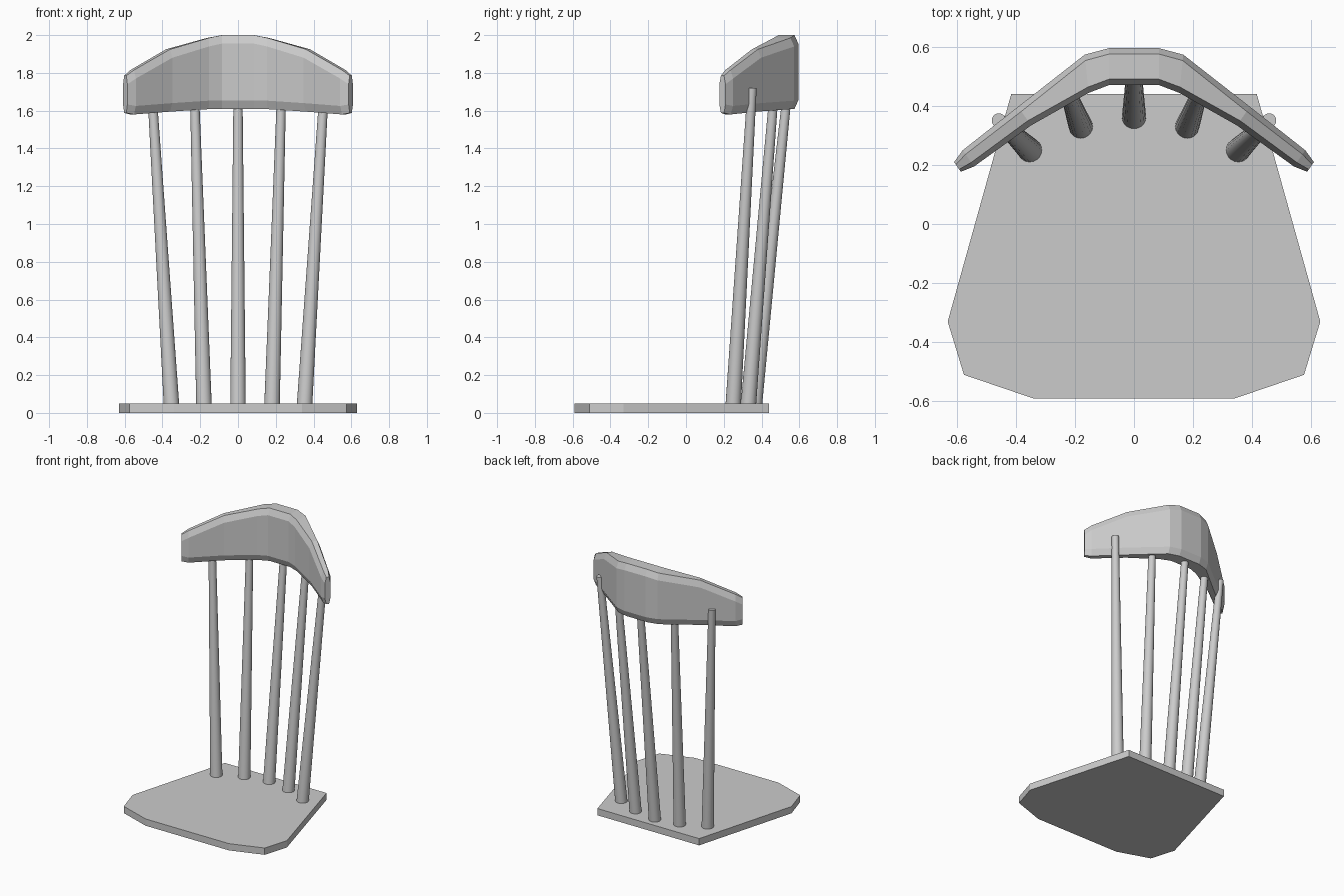
import bpy, bmesh, math
from mathutils import Vector

if "Cube" in bpy.data.objects:
    bpy.data.objects.remove(bpy.data.objects["Cube"])

grey = bpy.data.materials.new("plain_grey")
grey.use_nodes = True
grey.diffuse_color = (0.6, 0.6, 0.6, 1)
grey.node_tree.nodes["Principled BSDF"].inputs["Base Color"].default_value = (0.6, 0.6, 0.6, 1)


def make_object(name, bm):
    bmesh.ops.recalc_face_normals(bm, faces=bm.faces)
    mesh = bpy.data.meshes.new(name)
    bm.to_mesh(mesh)
    bm.free()
    mesh.materials.append(grey)
    obj = bpy.data.objects.new(name, mesh)
    bpy.context.collection.objects.link(obj)
    return obj


def loft(name, rings):
    """Skin a row of equal rings and cap both ends."""
    bm = bmesh.new()
    loops = [[bm.verts.new(p) for p in ring] for ring in rings]
    for a, b in zip(loops, loops[1:]):
        for i in range(len(a)):
            j = (i + 1) % len(a)
            bm.faces.new((a[i], a[j], b[j], b[i]))
    bm.faces.new(loops[0])
    bm.faces.new(loops[-1])
    return make_object(name, bm)


# Seat: mirrored outline, extruded
half = [(0.415, 0.44), (0.63, -0.33), (0.575, -0.51), (0.34, -0.59)]
outline = half + [(-x, y) for x, y in reversed(half)]
loft("seat", [[(x, y, z) for x, y in outline] for z in (0, 0.05)])


# Spindles: tapered round rods leaning back and outward
def spindle(name, foot, head):
    rings = []
    for centre, radius in ((foot, 0.041), (head, 0.024)):
        rings.append([(centre[0] + radius * math.cos(t * math.tau / 20),
                       centre[1] + radius * math.sin(t * math.tau / 20),
                       centre[2]) for t in range(20)])
    obj = loft(name, rings)
    bpy.ops.object.select_all(action="DESELECT")
    obj.select_set(True)
    bpy.context.view_layer.objects.active = obj
    bpy.ops.object.shade_smooth_by_angle(angle=math.radians(40))


spindle("centre_spindle", (0, 0.362, 0.04), (0, 0.535, 1.68))
for side, s in (("left", 1), ("right", -1)):
    spindle(side + "_inner_spindle", (s * 0.18, 0.33, 0.04), (s * 0.23, 0.465, 1.68))
    spindle(side + "_outer_spindle", (s * 0.352, 0.25, 0.04), (s * 0.457, 0.35, 1.72))


# Top rail: chamfered section swept round the curved back
def section(x, y, thick, top, bottom, nx, side):
    normal = Vector((side * nx, math.sqrt(1 - nx * nx), 0))
    centre = Vector((side * x, y, 0))
    outer = thick / 2
    inner = outer - min(0.02, thick * 0.25)
    drop = 0.045
    profile = [(-inner, top), (inner, top), (outer, top - drop), (outer, bottom + drop),
               (inner, bottom), (-inner, bottom), (-outer, bottom + drop), (-outer, top - drop)]
    return [centre + normal * d + Vector((0, 0, z)) for d, z in profile]


# x, y, thickness, top, bottom, sideways turn
stations = [(0.085, 0.532, 0.125, 2.0, 1.61, 0),
            (0.16, 0.508, 0.13, 1.985, 1.608, 0.1),
            (0.37, 0.365, 0.077, 1.925, 1.595, 0.57),
            (0.56, 0.222, 0.067, 1.815, 1.58, 0.57),
            (0.597, 0.193, 0.04, 1.785, 1.588, 0.57)]
rings = [section(*st, -1) for st in reversed(stations)]
rings += [section(*st, 1) for st in stations]
loft("top_rail", rings)
